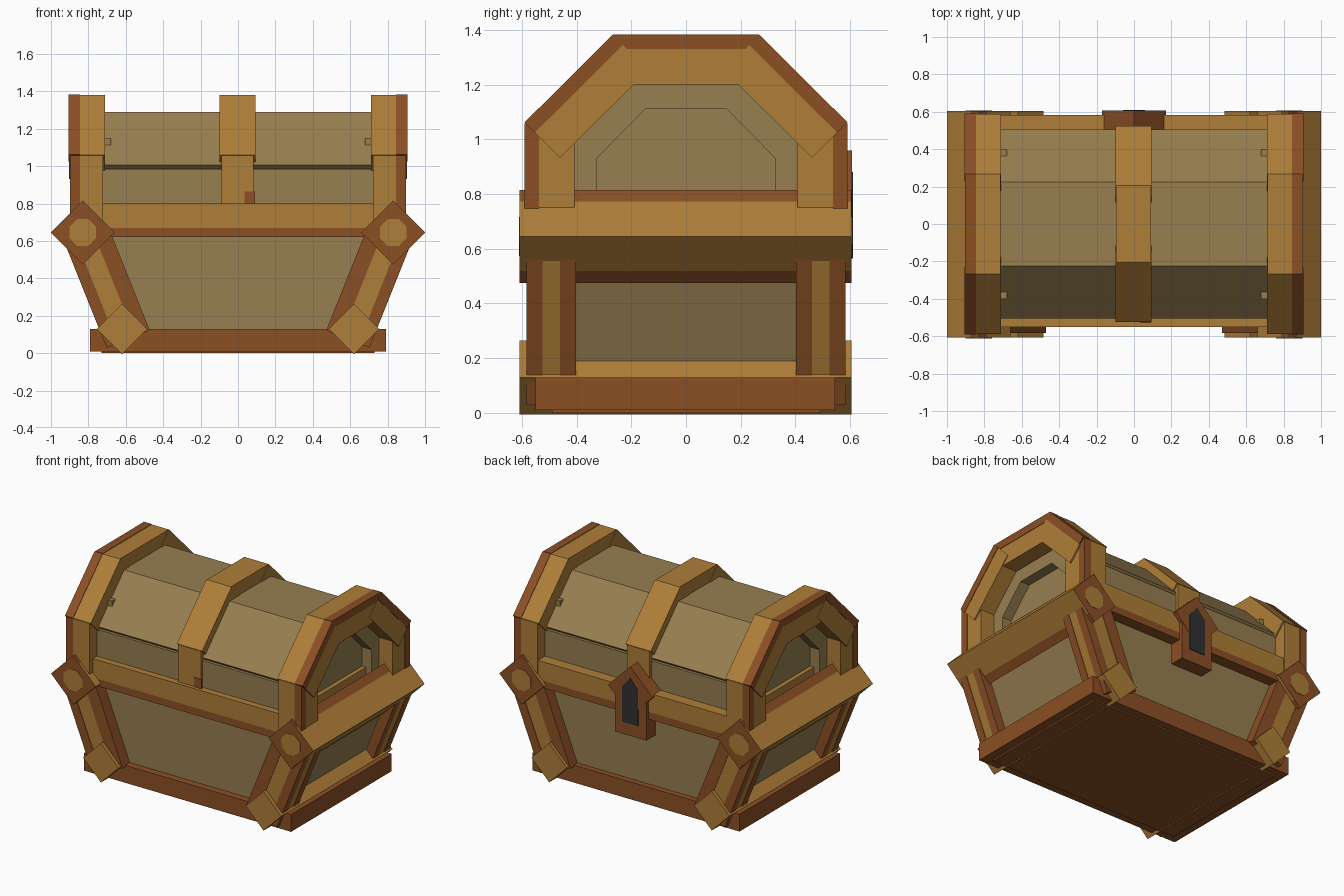
import bpy, bmesh
from math import pi, cos, sin
from mathutils import Vector

if "Cube" in bpy.data.objects:
    bpy.data.objects.remove(bpy.data.objects["Cube"])


def material(name, rgb):
    m = bpy.data.materials.new(name)
    m.use_nodes = True
    m.diffuse_color = (*rgb, 1)
    bsdf = m.node_tree.nodes["Principled BSDF"]
    bsdf.inputs["Base Color"].default_value = (*rgb, 1)
    bsdf.inputs["Roughness"].default_value = 0.9
    return m


GOLD = material("golden wood", (0.43, 0.21, 0.04))
BROWN = material("dark brown wood", (0.26, 0.08, 0.018))
TAN = material("tan wood", (0.31, 0.21, 0.08))
BLACK = material("keyhole black", (0.03, 0.03, 0.032))


def prism(name, pts, axis, lo, hi, mat):
    """Extrude a flat outline (y,z) along x, or (x,z) along y."""
    bm = bmesh.new()
    rings = []
    for d in (lo, hi):
        rings.append([bm.verts.new((d, a, z) if axis == "x" else (a, d, z)) for a, z in pts])
    n = len(pts)
    for ring in rings:
        bm.faces.new(ring)
    for i in range(n):
        j = (i + 1) % n
        bm.faces.new((rings[0][i], rings[0][j], rings[1][j], rings[1][i]))
    bmesh.ops.recalc_face_normals(bm, faces=bm.faces)
    mesh = bpy.data.meshes.new(name)
    bm.to_mesh(mesh)
    bm.free()
    mesh.materials.append(mat)
    ob = bpy.data.objects.new(name, mesh)
    bpy.context.collection.objects.link(ob)
    return ob


def box(name, x0, x1, y0, y1, z0, z1, mat):
    return prism(name, [(x0, z0), (x1, z0), (x1, z1), (x0, z1)], "y", y0, y1, mat)


def plank(p, q, start, end):
    """Outline of a plank whose outer edge is p-q, between two depths inward."""
    p, q = Vector(p), Vector(q)
    d = (q - p).normalized()
    n = Vector((-d.y, d.x))
    if n.dot(Vector((0, 0.6)) - (p + q) / 2) < 0:
        n = -n
    return [p + n * start, q + n * start, q + n * end, p + n * end]


def diamond(cx, cz, r):
    return [(cx + r, cz), (cx, cz + r), (cx - r, cz), (cx, cz - r)]


def arch_edges(wide, shoulder, flat, top, foot):
    """Outer edges of the five planks of an arch, with a width allowance."""
    edges = [("top", (-flat, top), (flat, top), 0)]
    for s, side in ((-1, "front"), (1, "back")):
        edges.append((side + "_slope", (s * wide, shoulder), (s * flat, top), 0.004))
        edges.append((side + "_upright", (s * wide, foot), (s * wide, shoulder - 0.003), -0.006))
    return edges


# Base and tapered body
box("floor_plate", -0.73, 0.73, -0.49, 0.49, 0, 0.02, BROWN)
box("base", -0.79, 0.79, -0.55, 0.545, 0.01, 0.13, BROWN)
prism("body", [(-0.66, 0.1), (0.66, 0.1), (0.87, 0.63), (-0.87, 0.63)], "y", -0.5, 0.505, TAN)
box("rim_lower", -0.75, 0.75, -0.55, 0.582, 0.62, 0.67, BROWN)
box("rim_upper", -0.75, 0.75, -0.55, 0.582, 0.67, 0.80, GOLD)

# Lid boards and recessed end walls
for part, p, q, grow in arch_edges(0.505, 1.005, 0.225, 1.29, 0.7):
    if part.endswith("upright"):
        q = (q[0], 0.985)
    prism("lid_" + part, plank(p, q, 0, 0.18), "x", -0.79, 0.79, TAN)
for s, side in ((1, "left"), (-1, "right")):
    x0, x1 = sorted((s * 0.68, s * 0.72))
    box(side + "_lid_wall", x0, x1, -0.4, 0.4, 0.7, 1.15, TAN)

# Centre band over the lid
for part, p, q, grow in arch_edges(0.525, 1.06, 0.205, 1.38, 0.79):
    prism("band_" + part, plank(p, q, 0, 0.15), "x", -0.095 - grow, 0.09 + grow, GOLD)
box("band_patch", 0.035, 0.092, -0.528, -0.522, 0.80, 0.865, BROWN)

for s, side in ((1, "left"), (-1, "right")):
    # End arch with a dark strip along its outer corner
    for part, p, q, grow in arch_edges(0.588, 1.06, 0.266, 1.38, 0.67):
        x0, x1 = sorted((s * (0.715 - grow), s * (0.9 + grow)))
        prism(f"{side}_arch_{part}", plank(p, q, 0, 0.18), "x", x0, x1, GOLD)
        x0, x1 = sorted((s * 0.845, s * (0.903 + grow)))
        prism(f"{side}_arch_{part}_edge", plank(p, q, -0.003, 0.05), "x", x0, x1, BROWN)

    # Side beam turned on its corner, dark at its top and bottom edges and ends
    r, cut, cx, cz = 0.17, 0.127, s * 0.83, 0.645
    k = r - cut
    pts = [(cx + r, cz), (cx + k, cz + cut), (cx, cz + r), (cx - k, cz + cut),
           (cx - r, cz), (cx - k, cz - cut), (cx, cz - r), (cx + k, cz - cut)]
    beam = prism(side + "_beam", pts, "y", -0.608, 0.605, GOLD)
    beam.data.materials.append(BROWN)
    for f in beam.data.polygons:
        f.material_index = int(abs(f.normal.y) > 0.5 or abs(f.center.z - cz) > cut)
    # Pale pads on the beam ends
    pad = [(cx + 0.077 * cos(a), cz + 0.077 * sin(a)) for a in [(i + 0.5) * pi / 4 for i in range(8)]]
    prism(side + "_front_pad", pad, "y", -0.611, -0.607, GOLD)
    prism(side + "_back_pad", pad, "y", 0.604, 0.608, GOLD)

    # Foot beam
    prism(side + "_foot_beam", diamond(s * 0.62, 0.13, 0.135), "y", -0.608, 0.605, GOLD)

    # Leaning corner posts with dark edges
    p, q = (s * 0.70, 0.03), (s * 0.914, 0.565)
    for t, end in ((-1, "front"), (1, "back")):
        for part, d0, d1, y0, y1, mat in (
                ("post", 0, 0.243, 0.405, 0.58, GOLD),
                ("post_outer_edge", -0.003, 0.06, 0.525, 0.583, BROWN),
                ("post_side_edge", -0.003, 0.06, 0.403, 0.46, BROWN),
                ("post_inner_edge", 0.16, 0.246, 0.403, 0.583, BROWN)):
            ya, yb = sorted((t * y0, t * y1))
            prism(f"{side}_{end}_{part}", plank(p, q, d0, d1), "y", ya, yb, mat)

# Lock with a peaked top and a dark keyhole plate
prism("lock_hood", diamond(0, 0.79, 0.17), "y", 0.5, 0.607, BROWN)
box("lock_case", -0.12, 0.12, 0.5, 0.604, 0.48, 0.80, BROWN)
prism("keyhole_plate", [(-0.06, 0.565), (0.06, 0.565), (0.06, 0.81), (0, 0.88), (-0.06, 0.81)],
      "y", 0.603, 0.61, BLACK)
